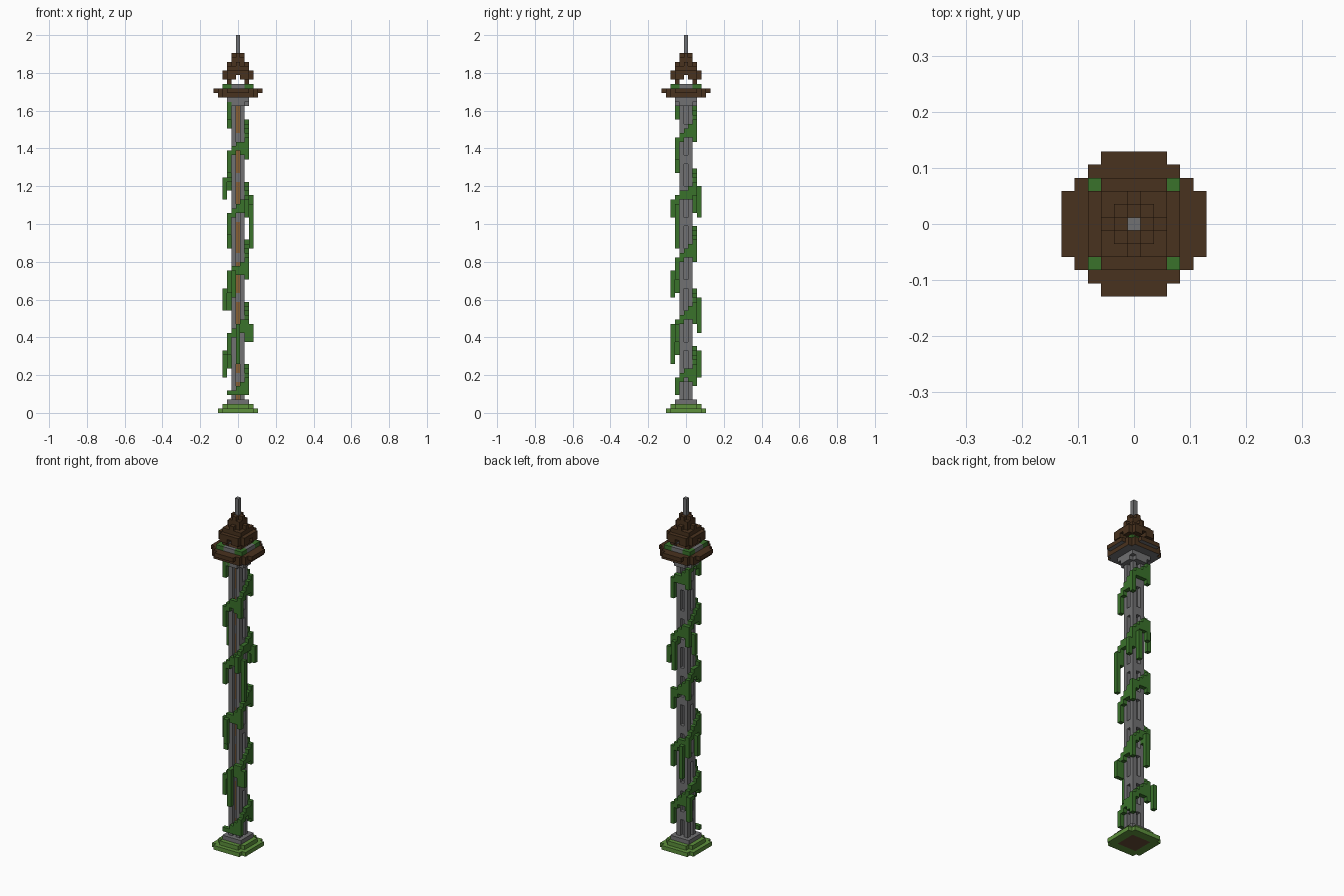
import bpy, bmesh, math
from mathutils import Vector

cube = bpy.data.objects.get("Cube")
if cube:
    bpy.data.objects.remove(cube, do_unlink=True)

V = 2 / 85  # block size


def material(name, rgb):
    m = bpy.data.materials.new(name)
    m.use_nodes = True
    m.diffuse_color = (*rgb, 1)
    m.node_tree.nodes["Principled BSDF"].inputs["Base Color"].default_value = (*rgb, 1)
    return m


STONE = material("stone grey", (0.165, 0.165, 0.17))
WOOD = material("dark wood", (0.066, 0.032, 0.013))
LEAF = material("leaf green", (0.042, 0.168, 0.024))
GRASS = material("grass green", (0.11, 0.28, 0.045))
RUST = material("rust brown", (0.24, 0.115, 0.035))
DIRT = material("dirt brown", (0.13, 0.07, 0.035))

SIDES = [Vector(d) for d in ((1, 0, 0), (-1, 0, 0), (0, 1, 0), (0, -1, 0), (0, 0, 1), (0, 0, -1))]


def build(name, cells, mats, rule=lambda c, d: 0):
    """Skin a set of blocks with outer faces only; rule(cell, direction) picks the material."""
    bm = bmesh.new()
    for c in cells:
        for d in SIDES:
            if tuple(int(a + b) for a, b in zip(c, d)) in cells:
                continue
            u = Vector((d.y, d.z, d.x))
            w = d.cross(u)
            mid = Vector(c) + Vector((0, 0, 0.5)) + d / 2
            corners = [mid + (u * a + w * b) / 2 for a, b in ((-1, -1), (1, -1), (1, 1), (-1, 1))]
            face = bm.faces.new([bm.verts.new(p * V) for p in corners])
            face.material_index = rule(c, d)
    bmesh.ops.remove_doubles(bm, verts=bm.verts, dist=V / 100)
    bmesh.ops.dissolve_limit(bm, angle_limit=0.01, verts=bm.verts, edges=bm.edges,
                             delimit={'MATERIAL'})
    mesh = bpy.data.meshes.new(name)
    bm.to_mesh(mesh)
    bm.free()
    for m in mats:
        mesh.materials.append(m)
    bpy.context.collection.objects.link(bpy.data.objects.new(name, mesh))


def disc(r, cut, z0, z1=None):
    """Square of half-width r with stepped corners, from layer z0 to z1."""
    span = range(-r, r + 1)
    return {(x, y, z) for x in span for y in span if abs(x) + abs(y) <= cut
            for z in range(z0, (z1 or z0) + 1)}


def column(x, y, z0, z1):
    return {(x, y, z) for z in range(z0, z1 + 1)}


# Grassy mound with a patch of earth underneath
build("grass_base", disc(4, 7, 0) | disc(3, 5, 1), [GRASS, DIRT],
      lambda c, d: int(d.z < 0 and max(abs(c[0]), abs(c[1])) <= 2))
build("stone_plinth", disc(2, 4, 2), [STONE])

# Shaft: corner pillars and a core, bridged across the side slots
shaft = disc(1, 2, 3, 69)
for z in range(3, 70):
    shaft.discard((0, -1, z))
    if z % 7 > 1:
        shaft -= {(1, 0, z), (-1, 0, z), (0, 1, z)}
build("stone_shaft", shaft, [STONE, RUST],
      lambda c, d: int(c[:2] == (0, 0) and d.y < 0 and c[2] % 9 < 7))

# Capital and viewing deck
build("stone_capital", disc(2, 4, 70) | disc(2, 3, 69), [STONE])
build("deck", disc(4, 7, 71) | disc(5, 7, 72), [WOOD, STONE], lambda c, d: int(d.z < 0))

# Low parapet, stone in the middle of each side and leaves at the corners
rail = {c for c in disc(3, 6, 73) if max(abs(c[0]), abs(c[1])) == 3}
leafy = {c for c in rail if min(abs(c[0]), abs(c[1])) >= 2}
build("parapet_leaves", leafy, [LEAF])
build("parapet_stone", rail - leafy, [STONE])

# Open belfry posts and stepped roof
roof = set()
for sx in (-1, 1):
    for sy in (-1, 1):
        roof |= column(2 * sx, 2 * sy, 73, 74)
roof |= {c for c in disc(3, 5, 75) if c[0] and c[1] and max(abs(c[0]), abs(c[1])) > 1}
roof |= disc(3, 5, 76) | disc(2, 4, 77) | disc(2, 2, 78) | disc(1, 2, 79) | disc(1, 1, 80)
build("roof", roof, [WOOD])
build("spire", column(0, 0, 81, 84), [STONE])

# Vine climbing counterclockwise around the shaft
ring = []
x, y = -2, -2
for dx, dy in ((1, 0), (0, 1), (-1, 0), (0, -1)):
    for _ in range(4):
        ring.append((x, y))
        x, y = x + dx, y + dy
vine = set()
for i in range(82):
    top = min(70, round(3.5 + i * 13.6 / 16))
    drop = 5 if i % 4 == 0 else 3 if i % 4 == 3 else 2
    vine |= column(*ring[i % 16], max(4, top - drop + 1), top)

# Hanging tendrils, each tied back to the vine at its top
for x, y, low, high in ((-3, 3, 8, 13), (0, -3, 11, 19), (3, -2, 16, 19), (-3, 0, 23, 27),
                        (-1, 3, 18, 25), (-1, -3, 26, 31), (3, -2, 37, 46), (1, 3, 44, 50),
                        (3, 2, 45, 48), (2, -3, 44, 47), (-3, 1, 48, 52)):
    vine |= column(x, y, low, high)
    vine.add((max(-2, min(2, x)), max(-2, min(2, y)), high))
    if abs(x) == abs(y):
        vine.add((x, y - int(math.copysign(1, y)), high))
build("climbing_vine", vine, [LEAF])
